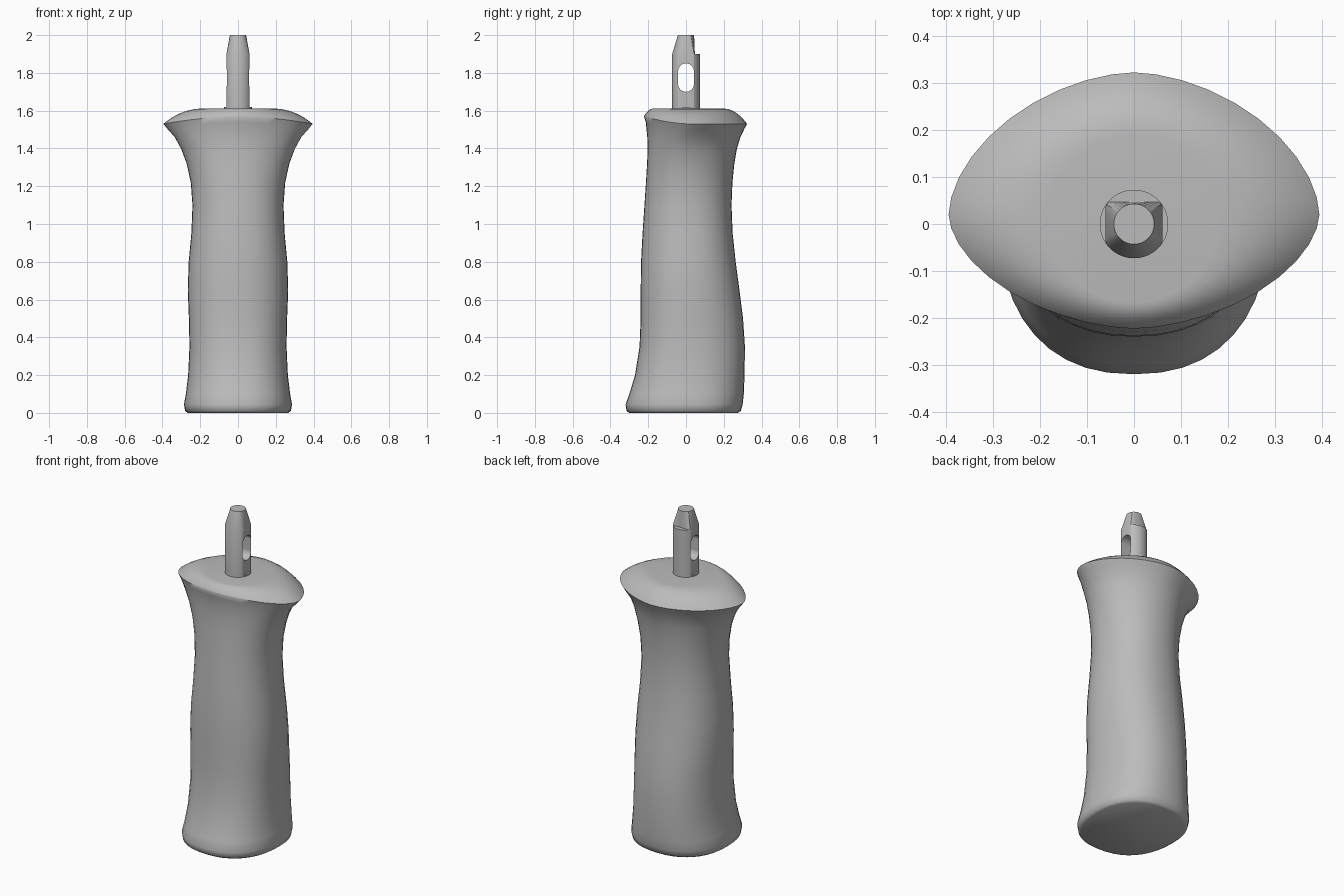
import bpy
import bmesh
from math import cos, sin, pi, radians

if "Cube" in bpy.data.objects:
    bpy.data.objects.remove(bpy.data.objects["Cube"], do_unlink=True)

SEGMENTS = 40
grey = bpy.data.materials.new("plain grey")
grey.use_nodes = True
colour = (0.5, 0.5, 0.5, 1)
grey.diffuse_color = colour
grey.node_tree.nodes["Principled BSDF"].inputs["Base Color"].default_value = colour


def loft(name, rings, smooth_angle=None):
    """Skin a stack of closed rings and cap both ends."""
    bm = bmesh.new()
    loops = [[bm.verts.new(point) for point in ring] for ring in rings]
    for low, high in zip(loops, loops[1:]):
        for i in range(len(low)):
            j = (i + 1) % len(low)
            bm.faces.new((low[i], low[j], high[j], high[i]))
    bm.faces.new(loops[0][::-1])
    bm.faces.new(loops[-1])
    bmesh.ops.remove_doubles(bm, verts=bm.verts, dist=0.0003)
    bmesh.ops.recalc_face_normals(bm, faces=bm.faces)
    mesh = bpy.data.meshes.new(name)
    bm.to_mesh(mesh)
    bm.free()
    mesh.materials.append(grey)
    obj = bpy.data.objects.new(name, mesh)
    bpy.context.collection.objects.link(obj)
    if smooth_angle:
        bpy.ops.object.select_all(action="DESELECT")
        obj.select_set(True)
        bpy.context.view_layer.objects.active = obj
        bpy.ops.object.shade_smooth_by_angle(angle=radians(smooth_angle))
    return obj


def angles():
    return [2 * pi * i / SEGMENTS for i in range(SEGMENTS)]


def signed_power(value, exponent):
    return abs(value) ** exponent * (1 if value >= 0 else -1)


def grip_ring(z, half_width, front, back, roundness, middle=0.0, front_rise=0.0):
    """Superellipse with separate front and back depths."""
    ring = []
    for a in angles():
        depth = back - middle if sin(a) > 0 else middle - front
        ring.append((half_width * signed_power(cos(a), 2 / roundness),
                     middle + depth * signed_power(sin(a), 2 / roundness),
                     z + front_rise * max(0, -sin(a)) ** 2))
    return ring


def circle(radius, z, y=0.0, limit_x=1.0, limit_y=1.0):
    """Circle whose sides and back may be cut flat."""
    return [(max(-limit_x, min(limit_x, radius * cos(a))),
             min(limit_y, y + radius * sin(a)), z) for a in angles()]


# Grip: height, half width, front, back, roundness
sections = [
    (0.00, 0.265, -0.30, 0.275, 2.3),
    (0.01, 0.28, -0.315, 0.29, 2.3),
    (0.045, 0.286, -0.32, 0.30, 2.3),
    (0.10, 0.276, -0.30, 0.306, 2.3),
    (0.20, 0.264, -0.27, 0.31, 2.3),
    (0.35, 0.257, -0.246, 0.312, 2.3),
    (0.50, 0.26, -0.24, 0.302, 2.25),
    (0.65, 0.266, -0.24, 0.283, 2.2),
    (0.80, 0.261, -0.238, 0.263, 2.2),
    (0.95, 0.247, -0.23, 0.247, 2.2),
    (1.10, 0.241, -0.22, 0.241, 2.15),
    (1.22, 0.25, -0.212, 0.246, 2.1),
    (1.32, 0.272, -0.206, 0.256, 2.05),
    (1.40, 0.302, -0.203, 0.27, 1.95),
    (1.46, 0.335, -0.205, 0.288, 1.85),
]
rings = [grip_ring(*section) for section in sections]

# Flared rim, higher at the front, then the domed top closing on a flat disc
rings.append(grip_ring(1.505, 0.375, -0.213, 0.31, 1.78, 0.015, 0.035))
rim = grip_ring(1.53, 0.395, -0.223, 0.323, 1.75, 0.02, 0.04)
disc = circle(0.18, 1.612, 0.012)
for t in (0, 0.04, 0.1, 0.2, 0.35, 0.55, 0.78, 1):
    lift = 1 - (1 - t) ** 2.2
    rings.append([(p[0] + (q[0] - p[0]) * t,
                   p[1] + (q[1] - p[1]) * t,
                   p[2] + (q[2] - p[2]) * lift) for p, q in zip(rim, disc)])
loft("grip", rings, 50)

# Pin: round collar, flat-sided shaft, back step and tapered tip
radius, flat = 0.073, 0.061
pin = loft("pin", [
    circle(radius, 1.59),
    circle(radius, 1.62),
    circle(radius, 1.62, limit_x=flat),
    circle(radius, 1.9, limit_x=flat),
    circle(radius, 1.9, limit_x=flat, limit_y=0.047),
    circle(0.043, 2.0),
])

# Rounded slot through the pin from side to side
slot_radius = 0.042
slot = loft("slot_cutter", [
    [(x, slot_radius * cos(a),
      1.775 + slot_radius * sin(a) + (0.033 if sin(a) > 0 else -0.033))
     for a in angles()] for x in (-0.2, 0.2)])
slot.hide_render = True
slot.hide_viewport = True
slot.display_type = "WIRE"
cut = pin.modifiers.new("slot", "BOOLEAN")
cut.operation = "DIFFERENCE"
cut.object = slot
cut.solver = "EXACT"
bpy.ops.object.select_all(action="DESELECT")
pin.select_set(True)
bpy.context.view_layer.objects.active = pin
bpy.ops.object.shade_smooth_by_angle(angle=radians(25))
